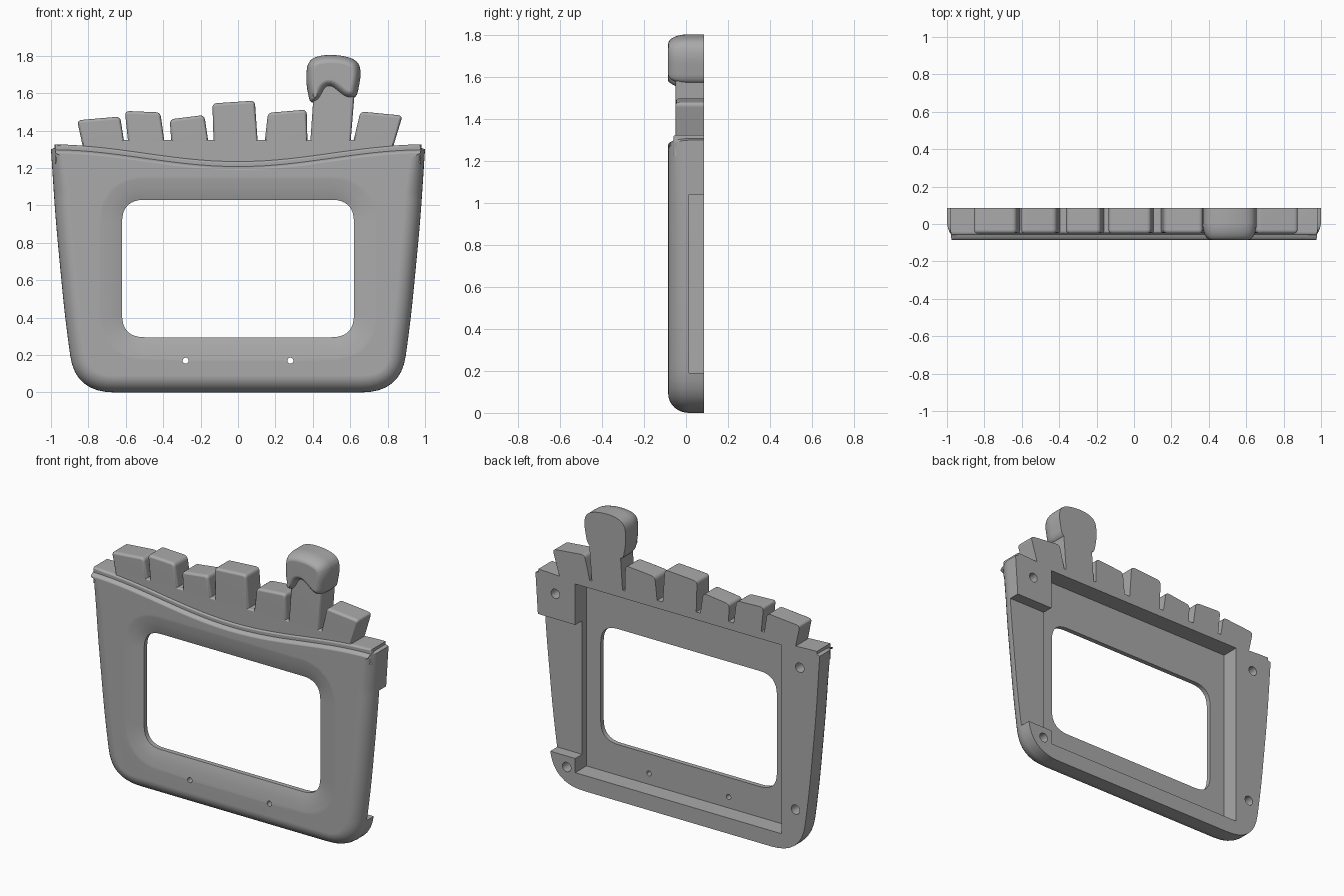
import bpy, bmesh
from math import sin, cos, pi, radians
from mathutils import Vector

if "Cube" in bpy.data.objects:
    bpy.data.objects.remove(bpy.data.objects["Cube"])

BACK, FRONT = 0.085, -0.085

grey = bpy.data.materials.new("plain grey")
grey.use_nodes = True
grey.diffuse_color = (0.4, 0.4, 0.4, 1)
grey.node_tree.nodes["Principled BSDF"].inputs["Base Color"].default_value = (0.4, 0.4, 0.4, 1)


def rounded(points, steps=8):
    """Closed outline from (x, z, corner radius) points."""
    out = []
    for i, (x, z, r) in enumerate(points):
        p = Vector((x, z))
        if r == 0:
            out.append(p)
            continue
        a = Vector(points[i - 1][:2]) - p
        b = Vector(points[(i + 1) % len(points)][:2]) - p
        a = p + a.normalized() * min(r, a.length * 0.49)
        b = p + b.normalized() * min(r, b.length * 0.49)
        for k in range(steps + 1):
            t = k / steps
            out.append(a * (1 - t) ** 2 + p * 2 * t * (1 - t) + b * t * t)
    return out


def inward(outline):
    """Mitred inward direction at each outline point."""
    n = len(outline)
    area = sum(outline[i - 1].cross(outline[i]) for i in range(n))
    s = 1 if area > 0 else -1
    dirs = []
    for i in range(n):
        e = (outline[i] - outline[i - 1]).normalized()
        f = (outline[(i + 1) % n] - outline[i]).normalized()
        d = Vector((-e.y - f.y, e.x + f.x)) * s
        dirs.append(d.normalized())
    return dirs


def loft(name, outline, layers, width=lambda d: 1.0):
    """Stack inset copies of an outline along y; layers are (y, inset)."""
    bm = bmesh.new()
    dirs = inward(outline)
    rings = []
    for y, inset in layers:
        pts = [p + d * inset * width(d) for p, d in zip(outline, dirs)]
        rings.append([bm.verts.new((p.x, y, p.y)) for p in pts])
    n = len(outline)
    for r, q in zip(rings, rings[1:]):
        for i in range(n):
            bm.faces.new((r[i - 1], r[i], q[i], q[i - 1]))
    bm.faces.new(rings[0])
    bm.faces.new(rings[-1])
    bmesh.ops.recalc_face_normals(bm, faces=bm.faces)
    mesh = bpy.data.meshes.new(name)
    bm.to_mesh(mesh)
    bm.free()
    mesh.materials.append(grey)
    obj = bpy.data.objects.new(name, mesh)
    bpy.context.collection.objects.link(obj)
    return obj


def dome(front, depth, width, steps=8):
    """Straight sides from the back, rounded over at the front."""
    arc = [k / steps * pi / 2 for k in range(steps + 1)]
    return [(BACK, 0)] + [(front + depth * (1 - sin(a)), width * (1 - cos(a))) for a in arc]


def rect(x0, x1, z0, z1, r=0):
    return rounded([(x0, z0, r), (x1, z0, r), (x1, z1, r), (x0, z1, r)])


def disc(x, z, r, n=20):
    return [Vector((x + r * cos(2 * pi * k / n), z + r * sin(2 * pi * k / n))) for k in range(n)]


def cut(obj, cutters):
    bpy.context.view_layer.objects.active = obj
    for c in cutters:
        m = obj.modifiers.new("cut", "BOOLEAN")
        m.operation, m.solver, m.object = "DIFFERENCE", "EXACT", c
        bpy.ops.object.modifier_apply(modifier=m.name)


def rim_height(x):
    return 1.233 + 0.045 * (1 - cos(pi * x))


# Tapered tray with a dipping top edge
side = [(1.0, 1.3, 0), (0.975, 0.92, 0.15), (0.925, 0.4, 0.15), (0.87, 0, 0.21)]
mirrored = [(-x, z, r) for x, z, r in reversed(side)]
xs = [-0.98 + 0.07 * k for k in range(29)]
top = [(x, rim_height(x) - 0.015, 0) for x in xs]
body = loft("tray_body", rounded(side + mirrored + top), dome(FRONT, 0.1, 1),
            lambda d: 0.03 if d.y < -0.6 else 0.09)

# Raised inner rim behind the front edge
rim_top = [Vector((x, rim_height(x) + 0.003)) for x in xs]
rim_low = [Vector((x, rim_height(x) - 0.1)) for x in reversed(xs)]
rim = loft("inner_rim", rim_top + rim_low, dome(-0.06, 0.02, 0.012, 4))

# Strip that joins the sticks
base = loft("stick_base", rect(-0.83, 0.83, 1.12, 1.35), dome(-0.05, 0.015, 0.012, 4))

# Sticks: top left, top right, bottom right x, bottom left x
sticks = [
    (-0.86, 1.455, -0.63, 1.475, -0.605, -0.83),
    (-0.605, 1.505, -0.415, 1.497, -0.39, -0.585),
    (-0.365, 1.46, -0.18, 1.483, -0.155, -0.355),
    (-0.137, 1.545, 0.09, 1.56, 0.107, -0.13),
    (0.16, 1.495, 0.367, 1.512, 0.372, 0.14),
    (0.41, 1.68, 0.63, 1.68, 0.6, 0.385),
    (0.655, 1.502, 0.88, 1.48, 0.83, 0.61),
]
parts = [body, rim, base]
for i, (xa, za, xb, zb, xc, xd) in enumerate(sticks):
    shape = rounded([(xa, za, 0.025), (xb, zb, 0.025), (xc, 1.315, 0), (xd, 1.315, 0)], 4)
    parts.append(loft(f"stick_{i + 1}", shape, dome(-0.05, 0.02, 0.015, 4)))

# Dripping sauce on the tall stick
drip = [(0.362, 1.66, 0.06), (0.372, 1.775, 0.05), (0.45, 1.806, 0.06), (0.56, 1.802, 0.06),
        (0.64, 1.775, 0.05), (0.66, 1.71, 0.05), (0.635, 1.575, 0.04), (0.58, 1.565, 0.04),
        (0.48, 1.645, 0.04), (0.435, 1.555, 0.04), (0.385, 1.545, 0.03)]
parts.append(loft("sauce_drip", rounded(drip, 6), dome(FRONT, 0.09, 0.045)))

# Window opening that flares softly toward the front
window = loft("window_cutter", rect(-0.62, 0.62, 0.295, 1.03, 0.12),
              [(0.2, 0), (-0.058, 0), (-0.068, -0.03), (-0.077, -0.07),
               (-0.083, -0.11), (-0.088, -0.15)])
# Rear pocket, side notch and holes
pocket = loft("pocket_cutter", rect(-0.73, 0.72, 0.1, 1.3), [(0.2, 0), (-0.028, 0)])
notch = loft("notch_cutter", rect(0.70, 1.2, 0.19, 1.04), [(0.2, 0), (0.015, 0)])
pins = [loft("pin_cutter", disc(x, 0.17, 0.016), [(0.2, 0), (-0.2, 0)]) for x in (-0.28, 0.28)]
screws = [loft("screw_cutter", disc(x, z, 0.03), [(0.2, 0), (0.01, 0)])
          for x, z in ((0.86, 1.2), (0.78, 0.12), (-0.86, 1.19), (-0.83, 0.28))]

cut(body, [window, pocket, notch] + pins + screws)
cut(rim, [pocket] + screws)
cut(base, [pocket])
for c in [window, pocket, notch] + pins + screws:
    bpy.data.objects.remove(c)

# Smooth shading with crisp edges
bpy.ops.object.select_all(action="DESELECT")
for p in parts:
    p.select_set(True)
bpy.context.view_layer.objects.active = body
bpy.ops.object.shade_smooth_by_angle(angle=radians(35))
for p in parts:
    p.modifiers.new("even_normals", "WEIGHTED_NORMAL").keep_sharp = True
